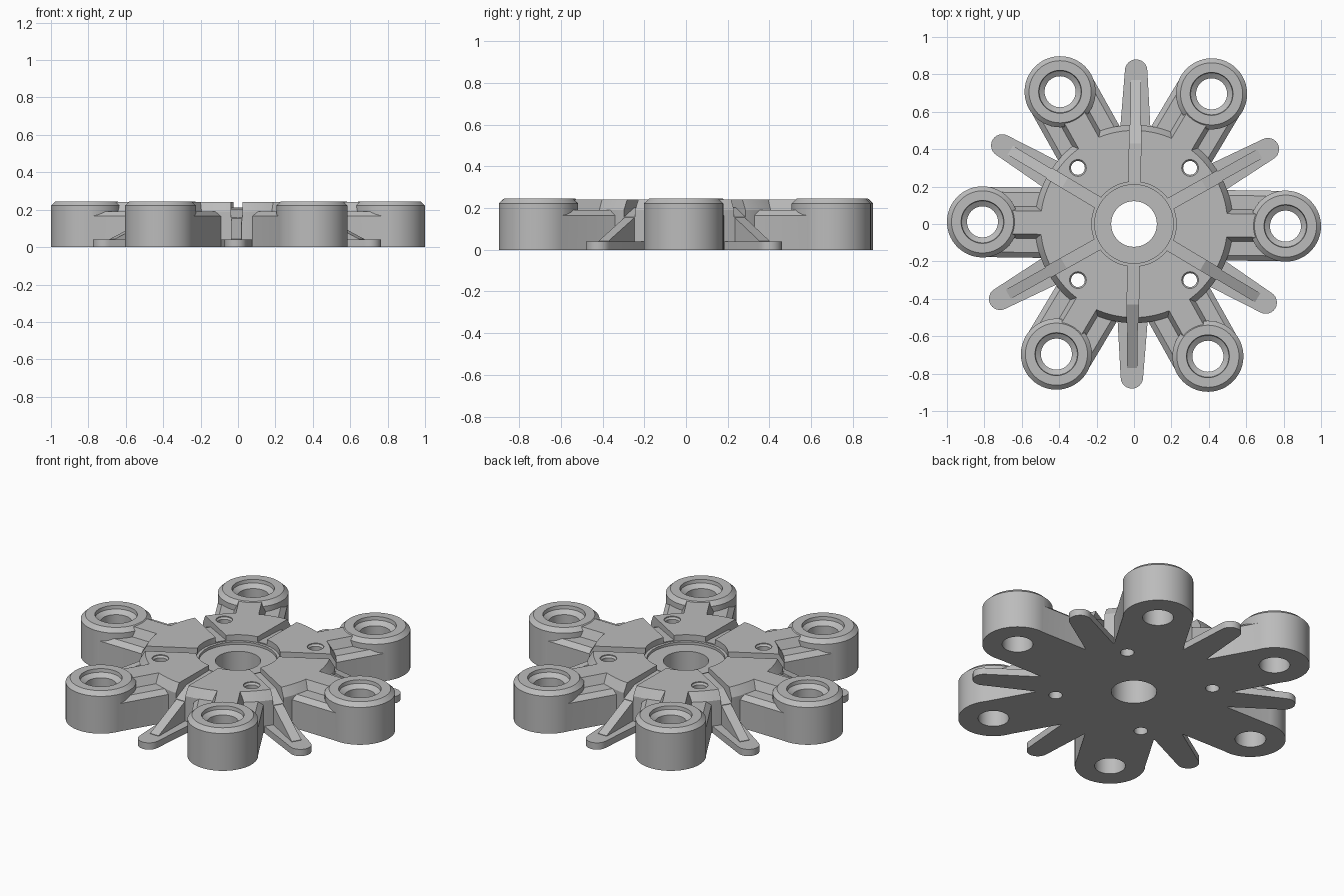
import bpy, bmesh, math
from mathutils import Matrix

cube = bpy.data.objects.get("Cube")
if cube:
    bpy.data.objects.remove(cube, do_unlink=True)

grey = bpy.data.materials.new("plain_grey")
grey.use_nodes = True
COLOUR = (0.5, 0.5, 0.5, 1)
grey.diffuse_color = COLOUR
grey.node_tree.nodes["Principled BSDF"].inputs["Base Color"].default_value = COLOUR

TURN = math.radians(-0.8)
HEIGHT = 0.245


def finish(name, bm, matrix):
    bmesh.ops.recalc_face_normals(bm, faces=bm.faces)
    bm.transform(matrix)
    mesh = bpy.data.meshes.new(name)
    bm.to_mesh(mesh)
    bm.free()
    mesh.materials.append(grey)
    ob = bpy.data.objects.new(name, mesh)
    bpy.context.collection.objects.link(ob)
    return ob


def lathe(name, profile, sides, matrix=Matrix()):
    """Closed solid of revolution from (radius, z) points, bottom to top."""
    bm = bmesh.new()
    rings = [[bm.verts.new((r * math.cos(math.tau * i / sides),
                            r * math.sin(math.tau * i / sides), z))
              for i in range(sides)] for r, z in profile]
    for low, high in zip(rings, rings[1:]):
        for i in range(sides):
            j = (i + 1) % sides
            bm.faces.new((low[i], low[j], high[j], high[i]))
    bm.faces.new(rings[0])
    bm.faces.new(rings[-1])
    return finish(name, bm, matrix)


def prism(name, outline, place, start, end, matrix=Matrix()):
    """Extrude a 2D outline; place maps (a, b, depth) to a 3D point."""
    bm = bmesh.new()
    ends = [[bm.verts.new(place(a, b, d)) for a, b in outline] for d in (start, end)]
    n = len(outline)
    for i in range(n):
        j = (i + 1) % n
        bm.faces.new((ends[0][i], ends[0][j], ends[1][j], ends[1][i]))
    bm.faces.new(ends[0])
    bm.faces.new(ends[1])
    return finish(name, bm, matrix)


def along_x(a, b, d):
    return (d, a, b)


def along_y(a, b, d):
    return (a, d, b)


def along_z(a, b, d):
    return (a, b, d)


def mirrored(half):
    return half + [(-a, b) for a, b in reversed(half)]


def combine(body, parts, operation):
    for part in parts:
        part.hide_render = True
        mod = body.modifiers.new(operation, "BOOLEAN")
        mod.operation = operation
        mod.solver = "EXACT"
        mod.object = part
    bpy.context.view_layer.update()
    graph = bpy.context.evaluated_depsgraph_get()
    mesh = bpy.data.meshes.new_from_object(body.evaluated_get(graph))
    body.modifiers.clear()
    body.data = mesh
    for part in parts:
        bpy.data.objects.remove(part, do_unlink=True)


# Hub with a sloped rim
body = lathe("hub_with_arms", [(0.53, 0), (0.53, 0.19), (0.5, 0.24)], 96)
solids, cutters = [], []

for k in range(6):
    # Arm: chamfered beam, raised neck and round boss
    turn = Matrix.Rotation(TURN + k * math.pi / 3, 4, "Z")
    at_boss = turn @ Matrix.Translation((0.81, 0, 0))
    beam = mirrored([(0.188, 0), (0.188, 0.165), (0.16, 0.19)])
    neck = mirrored([(0.085, 0.15), (0.085, 0.19), (0.062, 0.24)])
    solids += [
        prism("arm_beam", beam, along_x, 0.3, 0.8, turn),
        prism("arm_neck", neck, along_x, 0.3, 0.68, turn),
        lathe("boss", [(0.19, 0), (0.19, 0.222), (0.166, HEIGHT)], 64, at_boss),
    ]
    cutters.append(lathe("boss_hole", [(0.083, -0.1), (0.083, 0.205), (0.112, 0.225),
                                       (0.122, 0.3)], 48, at_boss))

    # Thin foot between arms: tapered plate, sloping rib and hub groove
    turn = Matrix.Rotation(TURN + (k + 0.5) * math.pi / 3, 4, "Z")
    tip = [(0.82 + 0.06 * math.cos(a), 0.06 * math.sin(a))
           for a in (math.pi * (i / 12 - 0.5) for i in range(13))]
    plate = [(0.3, -0.095)] + tip + [(0.3, 0.095)]
    rib = [(0.3, 0.02), (0.77, 0.02), (0.77, 0.043), (0.43, 0.2), (0.3, 0.2)]
    groove = [(0.16, 0.213), (0.43, 0.203), (0.56, 0.143), (0.56, 0.3), (0.16, 0.3)]
    solids += [
        prism("foot_plate", plate, along_z, 0, 0.04, turn),
        prism("foot_rib", rib, along_y, -0.028, 0.028, turn),
    ]
    cutters.append(prism("hub_groove", groove, along_y, -0.031, 0.031, turn))

# Stepped central bore
cutters.append(lathe("centre_bore", [(0.122, -0.1), (0.122, 0.19), (0.21, 0.19),
                                     (0.21, 0.205), (0.226, 0.205), (0.226, 0.3)], 72))

# Four screw holes
for sx in (-1, 1):
    for sy in (-1, 1):
        cutters.append(lathe("screw_hole", [(0.037, -0.1), (0.037, 0.225), (0.045, 0.235),
                                            (0.045, 0.3)], 32,
                             Matrix.Translation((0.3 * sx, 0.3 * sy, 0))))

combine(body, solids, "UNION")
combine(body, cutters, "DIFFERENCE")

bpy.ops.object.select_all(action="DESELECT")
body.select_set(True)
bpy.context.view_layer.objects.active = body
bpy.ops.object.shade_smooth_by_angle(angle=math.radians(20))
